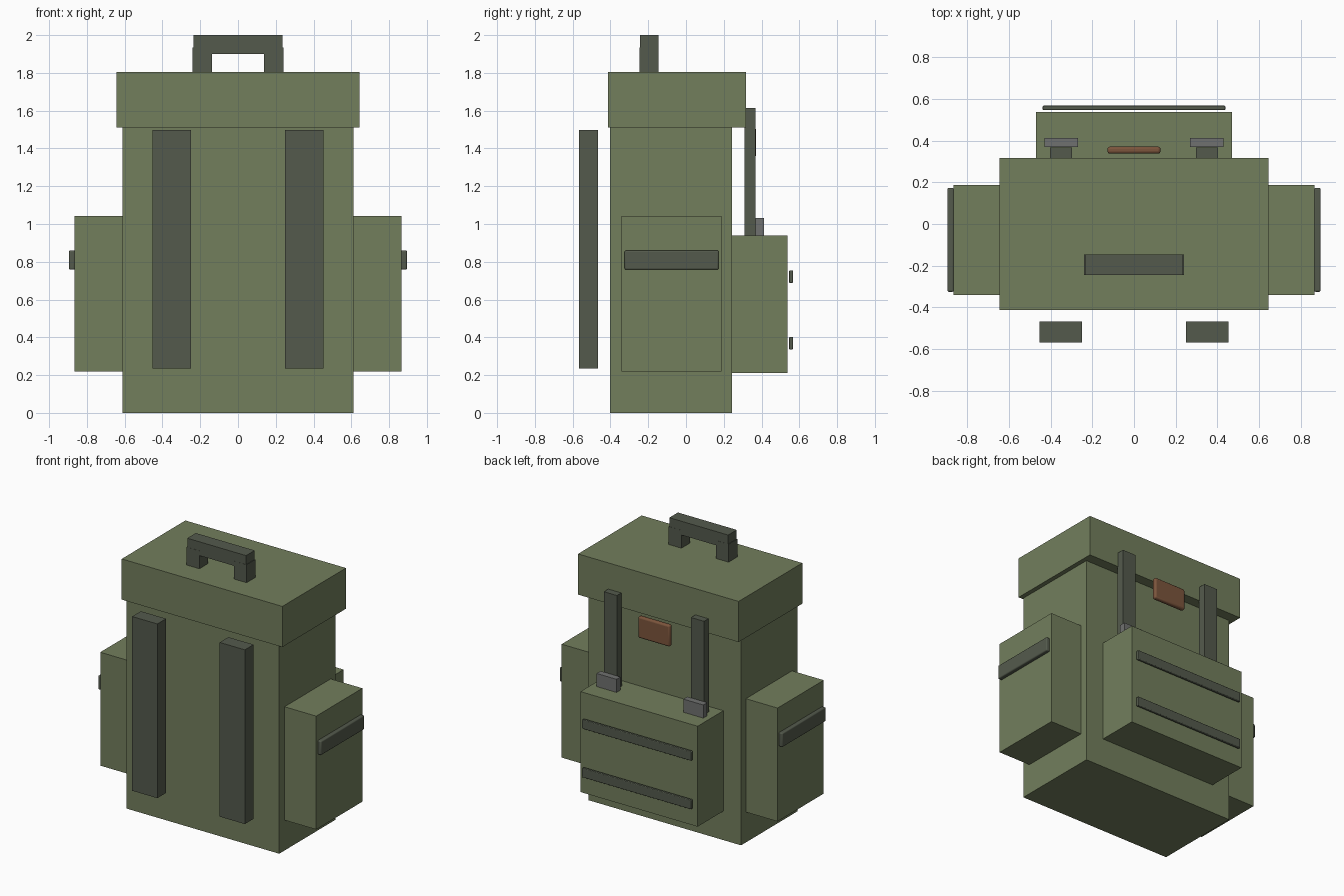
import bpy

cube = bpy.data.objects.get("Cube")
if cube:
    bpy.data.objects.remove(cube, do_unlink=True)


def material(name, rgb):
    m = bpy.data.materials.new(name)
    m.use_nodes = True
    m.diffuse_color = (*rgb, 1)
    bsdf = next(n for n in m.node_tree.nodes if n.type == "BSDF_PRINCIPLED")
    bsdf.inputs["Base Color"].default_value = (*rgb, 1)
    return m


canvas = material("olive canvas", (0.17, 0.21, 0.108))
webbing = material("dark webbing", (0.088, 0.102, 0.073))
metal = material("grey metal", (0.16, 0.165, 0.16))
leather = material("brown leather", (0.2, 0.09, 0.045))


def box(name, mat, x, y, z, bevel=0):
    """Box spanning the given (low, high) ranges, with optional rounded edges."""
    spans = (x, y, z)
    bpy.ops.mesh.primitive_cube_add(size=1, location=[(a + b) / 2 for a, b in spans])
    ob = bpy.context.object
    ob.name = name
    ob.scale = [b - a for a, b in spans]
    bpy.ops.object.transform_apply(location=False, rotation=False, scale=True)
    ob.data.materials.append(mat)
    if bevel:
        mod = ob.modifiers.new("rounded edges", "BEVEL")
        mod.width = bevel
        mod.segments = 3
        bpy.ops.object.shade_smooth_by_angle()
    return ob


def pair(name, mat, x, y, z, bevel=0):
    """The same box on the left (+x) and the right (-x)."""
    box("left_" + name, mat, x, y, z, bevel)
    box("right_" + name, mat, (-x[1], -x[0]), y, z, bevel)


# Main bag and lid
box("body", canvas, (-0.612, 0.612), (-0.402, 0.243), (0, 1.52))
box("lid", canvas, (-0.644, 0.644), (-0.412, 0.317), (1.51, 1.805))

# Carry handle
box("handle_grip", webbing, (-0.236, 0.236), (-0.244, -0.146), (1.9, 2.0))
pair("handle_post", webbing, (0.138, 0.24), (-0.245, -0.145), (1.8, 1.935))

# Shoulder straps
pair("shoulder_strap", webbing, (0.25, 0.452), (-0.567, -0.467), (0.235, 1.498))

# Side pockets with their straps
pair("side_pocket", canvas, (0.6, 0.866), (-0.341, 0.188), (0.22, 1.042))
pair("side_pocket_strap", webbing, (0.863, 0.895), (-0.325, 0.173), (0.758, 0.86), 0.008)

# Back pocket with two cross straps
box("back_pocket", canvas, (-0.47, 0.47), (0.23, 0.538), (0.21, 0.938))
for name, low in (("upper", 0.688), ("lower", 0.336)):
    box(name + "_cross_strap", webbing, (-0.438, 0.438), (0.546, 0.567), (low, low + 0.067), 0.005)

# Lid straps, buckles and leather patch
pair("lid_strap", webbing, (0.297, 0.402), (0.31, 0.367), (0.93, 1.615))
pair("buckle", metal, (0.268, 0.428), (0.368, 0.413), (0.935, 1.033))
box("leather_patch", leather, (-0.127, 0.127), (0.337, 0.371), (1.355, 1.51), 0.012)
